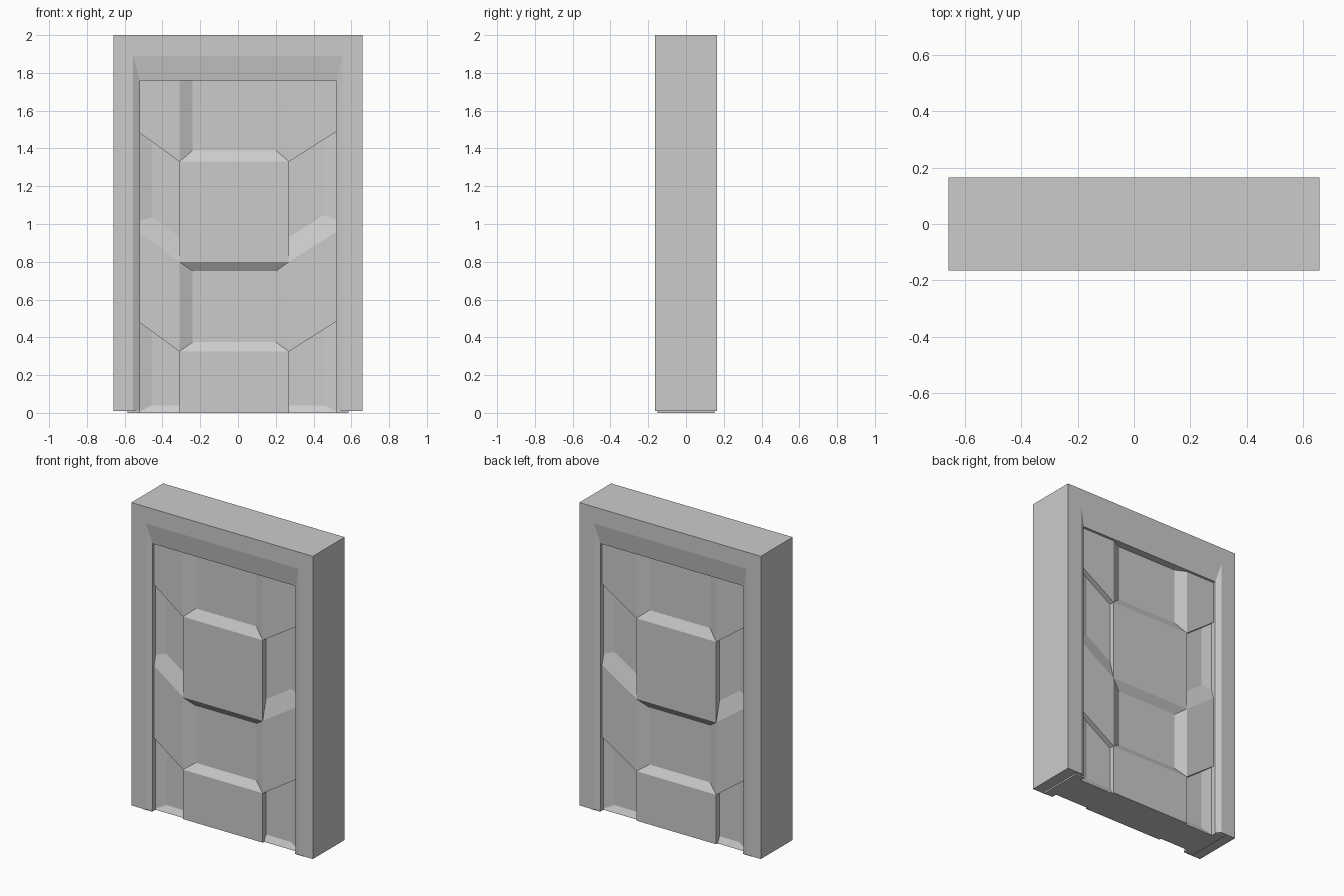
import bpy, bmesh

if "Cube" in bpy.data.objects:
    bpy.data.objects.remove(bpy.data.objects["Cube"])

SLAB, FRONT = -0.095, -0.129   # recessed and raised door levels
HW = 0.585                     # half width of the leaf, tucked behind the jambs


def finish(name, bm):
    """Make an object mirrored to the back (across y = 0)."""
    bmesh.ops.recalc_face_normals(bm, faces=bm.faces)
    me = bpy.data.meshes.new(name)
    bm.to_mesh(me)
    bm.free()
    ob = bpy.data.objects.new(name, me)
    bpy.context.collection.objects.link(ob)
    mod = ob.modifiers.new("both_sides", 'MIRROR')
    mod.use_axis = (False, True, False)
    return ob


def plate(name, base, front, y0=SLAB, y1=FRONT, cap=True):
    """Solid between a base outline and a front outline (x, z points)."""
    bm = bmesh.new()
    a = [bm.verts.new((x, y0, z)) for x, z in base]
    b = [bm.verts.new((x, y1, z)) for x, z in front]
    n = len(a)
    for i in range(n):
        bm.faces.new((a[i], a[(i + 1) % n], b[(i + 1) % n], b[i]))
    bm.faces.new(b)
    if cap:
        bm.faces.new(a)
    return finish(name, bm)


def rect(x0, x1, z0, z1):
    return [(x0, z0), (x1, z0), (x1, z1), (x0, z1)]


# Door frame: arch-shaped rings lofted from centre plane, round the front, to the reveal
bm = bmesh.new()
rings = []
for x, z, y in [(0.66, 2.0, 0), (0.66, 2.0, -0.165), (0.555, 1.89, -0.165),
                (0.52, 1.76, -0.145), (0.52, 1.76, 0)]:
    rings.append([bm.verts.new((px, y, pz))
                  for px, pz in [(-x, 0.01), (-x, z), (x, z), (x, 0.01)]])
for r, q in zip(rings, rings[1:]):
    for i in range(3):
        bm.faces.new((r[i], r[i + 1], q[i + 1], q[i]))
for end in (0, 3):
    bm.faces.new([r[end] for r in rings])
finish("door_frame", bm)

# Flat core of the door leaf
core = rect(-HW, HW, 0, 1.8)
plate("door_core", core, core, 0, SLAB, cap=False)

# Central raised plates with sloped top and bottom edges
plate("centre_plate_upper", rect(-0.31, 0.27, 0.75, 1.39), rect(-0.31, 0.27, 0.80, 1.33))
plate("centre_plate_lower", rect(-0.31, 0.27, 0, 0.375), rect(-0.31, 0.27, 0, 0.325))

# Side plates, pocket borders and jamb feet, left and right
for side, s, e in (("left", -1, 0.31), ("right", 1, 0.27)):
    slope = 0.20 / (HW - e)
    i = e - 0.07               # inner foot of the bevel
    drop = 0.07 * slope

    def sx(pts):
        return [(s * x, z) for x, z in pts]

    plate(side + "_plate_upper",
          sx([(HW, 1.53), (i, 1.33 - drop), (i, 1.8), (HW, 1.8)]),
          sx([(HW, 1.53), (e, 1.33), (e, 1.8), (HW, 1.8)]))
    plate(side + "_plate_lower",
          sx([(HW, 0.525), (i, 0.325 - drop), (i, 0.93 - drop), (HW, 1.13)]),
          sx([(HW, 0.525), (e, 0.325), (e, 0.80), (HW, 1.0)]))
    plate(side + "_pocket_border",
          sx(rect(0.455, HW, 0, 1.5)), sx(rect(HW - 0.001, HW, 0, 1.5)))
    plate(side + "_pocket_sill",
          sx(rect(e, HW, 0, 0.04)), sx(rect(e, HW, 0, 0.002)), SLAB, -0.115)
    foot = sx(rect(0.52, HW, 0, 0.012))
    plate(side + "_jamb_foot", foot, foot, 0, -0.15, cap=False)
